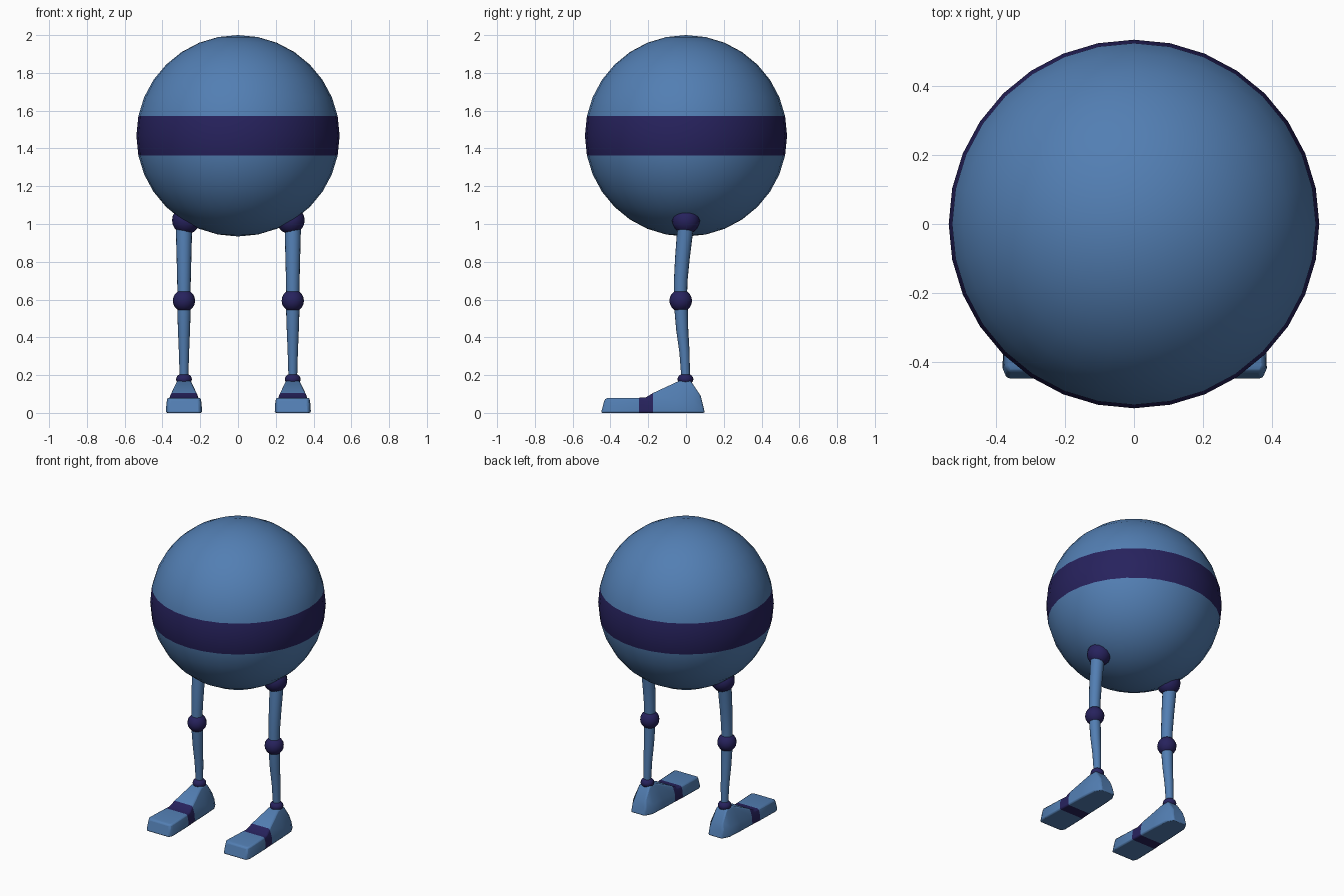
import bpy, bmesh, math

if "Cube" in bpy.data.objects:
    bpy.data.objects.remove(bpy.data.objects["Cube"])


def material(name, rgb):
    m = bpy.data.materials.new(name)
    m.diffuse_color = (*rgb, 1)
    m.use_nodes = True
    m.node_tree.nodes["Principled BSDF"].inputs["Base Color"].default_value = m.diffuse_color
    return m


BLUE = material("mid blue", (0.085, 0.21, 0.45))
NAVY = material("dark navy", (0.02, 0.016, 0.11))


def finish(bm, name, mats, angle=40):
    bmesh.ops.recalc_face_normals(bm, faces=bm.faces)
    me = bpy.data.meshes.new(name)
    bm.to_mesh(me)
    bm.free()
    ob = bpy.data.objects.new(name, me)
    bpy.context.collection.objects.link(ob)
    for m in mats:
        me.materials.append(m)
    bpy.ops.object.select_all(action='DESELECT')
    ob.select_set(True)
    bpy.context.view_layer.objects.active = ob
    bpy.ops.object.shade_smooth_by_angle(angle=math.radians(angle))
    return ob


def ball(name, centre, radii, mats, seg=16, rings=10):
    bm = bmesh.new()
    bmesh.ops.create_uvsphere(bm, u_segments=seg, v_segments=rings, radius=1)
    bmesh.ops.scale(bm, vec=radii, verts=bm.verts)
    bmesh.ops.translate(bm, vec=centre, verts=bm.verts)
    return bm, name, mats


def loft(sections):
    """Skin a list of closed point loops, with end caps."""
    bm = bmesh.new()
    loops = [[bm.verts.new(p) for p in s] for s in sections]
    n = len(loops[0])
    for a, b in zip(loops, loops[1:]):
        for i in range(n):
            j = (i + 1) % n
            bm.faces.new((a[i], a[j], b[j], b[i]))
    bm.faces.new(loops[0])
    bm.faces.new(loops[-1])
    return bm


def limb(name, x, rings, n=16):
    """Tapered bent tube from (y, z, radius) rings."""
    secs = [[(x + r * math.cos(2 * math.pi * i / n),
              y + r * math.sin(2 * math.pi * i / n), z) for i in range(n)]
            for y, z, r in rings]
    finish(loft(secs), name, [BLUE])


def foot(name, x):
    # bottom y, top y, bottom half width, top half width, shoulder z, top z
    stations = [(-.45, -.43, .084, .078, .045, .074),
                (-.42, -.41, .096, .088, .05, .08),
                (-.25, -.25, .092, .080, .05, .08),
                (-.215, -.215, .089, .076, .05, .081),
                (-.175, -.175, .087, .068, .055, .105),
                (-.06, -.035, .083, .036, .065, .17),
                (.05, .025, .076, .036, .065, .17),
                (.10, .078, .050, .042, .05, .09)]
    secs = []
    for yb, yt, w, wt, zs, zt in stations:
        ys = yb + (yt - yb) * zs / zt
        ws = w * .97
        secs.append([(x - w, yb, 0), (x - ws, ys, zs), (x - wt, yt, zt),
                     (x + wt, yt, zt), (x + ws, ys, zs), (x + w, yb, 0)])
    bm = loft(secs)
    # strap across the ball of the foot
    for f in bm.faces:
        f.material_index = int(-.25 < f.calc_center_median().y < -.175)
    ob = finish(bm, name, [BLUE, NAVY])
    bev = ob.modifiers.new("soft edges", 'BEVEL')
    bev.width = .008
    bev.segments = 2
    bev.limit_method = 'ANGLE'
    bev.angle_limit = math.radians(35)


# round body with a belt made of the two rings at the equator
bm, name, mats = ball("body", (0, 0, 1.467), (.538, .535, .533), [BLUE, NAVY], 32, 16)
for f in bm.faces:
    f.material_index = int(abs(f.calc_center_median().z - 1.467) < .104)
finish(bm, name, mats)

# legs
for side, x in (("left", -.286), ("right", .290)):
    s = math.copysign(1, x)
    finish(*ball(side + "_hip", (x - s * .011, 0, 1.02), (.074, .074, .074), [NAVY]))
    limb(side + "_thigh", x, [(0, 1.0, .043), (-.008, .93, .042), (-.019, .82, .039),
                              (-.028, .70, .036), (-.029, .60, .034)])
    finish(*ball(side + "_knee", (x, -.028, .594), (.059, .06, .059), [NAVY]))
    limb(side + "_shin", x, [(-.028, .60, .036), (-.025, .53, .035), (-.020, .44, .032),
                             (-.008, .32, .027), (-.002, .19, .023)])
    finish(*ball(side + "_ankle", (x, -.003, .178), (.042, .042, .032), [NAVY]))
    foot(side + "_foot", x)
